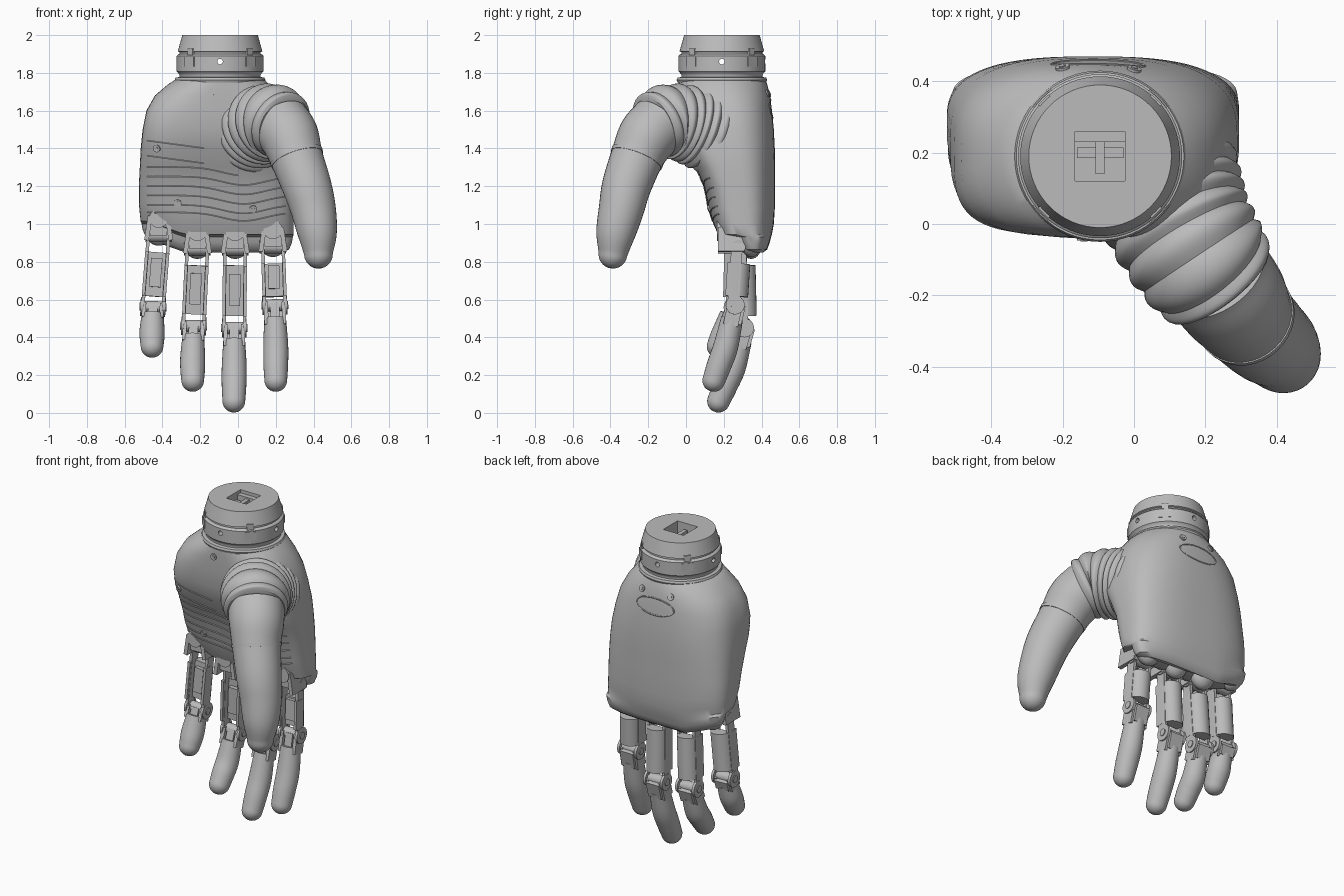
import bpy, bmesh, math
from mathutils import Vector, Matrix
from mathutils.bvhtree import BVHTree

if "Cube" in bpy.data.objects:
    bpy.data.objects.remove(bpy.data.objects["Cube"], do_unlink=True)

grey = bpy.data.materials.new("mid grey")
grey.use_nodes = True
grey.diffuse_color = (0.5, 0.5, 0.5, 1)
for node in grey.node_tree.nodes:
    if node.type == 'BSDF_PRINCIPLED':
        node.inputs["Base Color"].default_value = (0.5, 0.5, 0.5, 1)
made = []


def add(name, bm):
    bmesh.ops.recalc_face_normals(bm, faces=bm.faces)
    me = bpy.data.meshes.new(name)
    bm.to_mesh(me)
    bm.free()
    me.materials.append(grey)
    ob = bpy.data.objects.new(name, me)
    bpy.context.collection.objects.link(ob)
    made.append(ob)
    return ob


def loft(rings):
    bm = bmesh.new()
    rows = [[bm.verts.new(p) for p in ring] for ring in rings]
    n = len(rows[0])
    for a, b in zip(rows, rows[1:]):
        for i in range(n):
            bm.faces.new((a[i], a[(i + 1) % n], b[(i + 1) % n], b[i]))
    bm.faces.new(rows[0][::-1])
    bm.faces.new(rows[-1])
    return bm


def spline(pts, k):
    p = [Vector(q) for q in pts]
    p = [p[0] * 2 - p[1]] + p + [p[-1] * 2 - p[-2]]
    out = []
    for a, b, c, d in zip(p, p[1:], p[2:], p[3:]):
        for j in range(k):
            t = j / k
            out.append(0.5 * (2 * b + (c - a) * t + (2 * a - 5 * b + 4 * c - d) * t * t
                              + (3 * b - a - 3 * c + d) * t ** 3))
    return out + [p[-2]]


def tube(name, pts, n=28, k=8, ribs=0, dome=False, ref=(1, 0, 0)):
    """Sweep a circle along points (x, y, z, radius)."""
    path = spline(pts, k)
    rings = []

    def ring(c, t, r):
        u = (Vector(ref) - t * t.dot(Vector(ref))).normalized()
        v = t.cross(u)
        rings.append([c + (u * math.cos(2 * math.pi * i / n) + v * math.sin(2 * math.pi * i / n)) * r
                      for i in range(n)])

    for i, q in enumerate(path):
        t = (path[min(i + 1, len(path) - 1)].xyz - path[max(i - 1, 0)].xyz).normalized()
        s = i / (len(path) - 1)
        r = q.w * (0.95 + 0.08 * abs(math.sin(math.pi * ribs * s))) if ribs else q.w
        ring(q.xyz, t, r)
    if dome:
        for a in range(1, 8):
            ang = a * math.pi / 16
            ring(q.xyz + t * q.w * math.sin(ang), t, q.w * math.cos(ang))
    return add(name, loft(rings))


def box(bm, m, centre, size):
    bmesh.ops.create_cube(bm, size=1, matrix=m @ Matrix.Translation(centre) @ Matrix.Diagonal((*size, 1)))


def rod(bm, m, centre, r, length, axis='X', n=24):
    turn = Matrix.Rotation(math.pi / 2, 4, 'Y' if axis == 'X' else 'X') if axis != 'Z' else Matrix()
    bmesh.ops.create_cone(bm, cap_ends=True, segments=n, radius1=r, radius2=r, depth=length,
                          matrix=m @ Matrix.Translation(centre) @ turn)


def frame(a, b):
    """Local frame at a: z runs to b, x stays sideways, +y faces the front."""
    z = (b - a).normalized()
    x = (Vector((1, 0, 0)) - z * z.x).normalized()
    return Matrix.Translation(a) @ Matrix((x, z.cross(x), z)).transposed().to_4x4()


# Palm: z, x range, y range, squareness of the back and of the front
sections = [(1.765, -.33, .14, -.04, .42, 2, 2), (1.74, -.37, .165, -.04, .43, 2.1, 2.2),
            (1.68, -.44, .21, -.04, .445, 2.3, 2.8), (1.6, -.485, .25, -.035, .455, 2.5, 3.5),
            (1.5, -.505, .275, -.03, .465, 2.6, 3.9), (1.4, -.515, .29, 0, .47, 2.7, 3.9),
            (1.3, -.52, .295, .05, .47, 2.7, 3.7), (1.2, -.525, .295, .095, .47, 2.7, 3.5),
            (1.08, -.525, .295, .12, .47, 2.7, 3.4), (1.0, -.52, .295, .145, .465, 2.7, 3.4),
            (.945, -.515, .295, .17, .455, 2.7, 3.4), (.93, -.51, .29, .26, .45, 2.7, 3),
            (.9, -.505, .285, .27, .443, 2.7, 3), (.865, -.49, .27, .29, .43, 2.7, 3),
            (.85, -.45, .23, .32, .41, 2.7, 3)]


def palm_ring(z, x0, x1, y0, y1, back, front, n=64):
    ring = []
    for i in range(n):
        a = 2 * math.pi * i / n
        c, s = math.cos(a), math.sin(a)
        e = back if s > 0 else front
        x = (x0 + x1) / 2 + (x1 - x0) / 2 * math.copysign(abs(c) ** (2 / e), c)
        y = (y0 + y1) / 2 + (y1 - y0) / 2 * math.copysign(abs(s) ** (2 / e), s)
        # the lower edge rises towards the little finger
        rise = min(1, max(0, (-.28 - x) / .2)) * min(1, max(0, (1.2 - z) / .25))
        ring.append(Vector((x, y, z + .07 * rise)))
    return ring


palm_mesh = loft([palm_ring(*s) for s in sections])
bmesh.ops.recalc_face_normals(palm_mesh, faces=palm_mesh.faces)
palm_mesh.normal_update()
surface = BVHTree.FromBMesh(palm_mesh)
add("palm", palm_mesh)


def on_palm(x, z, side=-1):
    hit, normal, _, _ = surface.ray_cast(Vector((x, side * 2, z)), Vector((0, -side, 0)))
    return hit, normal


def ridge(name, pts, side=-1):
    hits = [on_palm(x, z, side)[0] for x, z in pts]
    tube(name, [(*h, .004) for h in hits if h], n=6, k=2, ref=(0, 1, 0))


# Raised wavy grip lines and panel edges
for i, z0 in enumerate((1.3, 1.25, 1.2, 1.15, 1.1, 1.06)):
    end = .0 if i < 1 else .25
    xs = [-.48 + (end + .48) * j / 18 for j in range(19)]
    ridge(f"grip_line_{i}", [(x, z0 - .045 * math.exp(-((x - .03) / .16) ** 2)) for x in xs])
for i, z0 in enumerate((1.36, 1.44)):
    ridge(f"panel_edge_{i}", [(-.48 + .03 * j, z0 - .004 * j) for j in range(11)])
oval = [2 * math.pi * i / 24 for i in range(25)]
ridge("back_plate_edge", [(-.1 + .13 * math.cos(a), 1.61 + .05 * math.sin(a)) for a in oval], 1)

# Screws
for i, (x, z, side) in enumerate([(-.14, 1.7, -1), (-.43, 1.4, -1), (-.32, 1.11, -1), (.08, 1.08, -1),
                                  (-.2, 1.69, 1), (0, 1.69, 1)]):
    hit, normal = on_palm(x, z, side)
    bm = bmesh.new()
    m = Matrix.Translation(hit) @ normal.to_track_quat('Z', 'Y').to_matrix().to_4x4()
    rod(bm, m, (0, 0, 0), .02, .014, 'Z', 16)
    rod(bm, m, (0, 0, .004), .011, .012, 'Z', 6)
    add(f"screw_{i}", bm)

# Wrist collar, turned from a profile
wx, wy = -.095, .19
profile = [(.235, 1.75), (.24, 1.762), (.235, 1.775), (.215, 1.778), (.215, 1.79), (.222, 1.8), (.23, 1.808),
           (.23, 1.89), (.222, 1.898), (.214, 1.9), (.214, 1.91), (.224, 1.914), (.2, 2.0)]
wrist = add("wrist", loft([[Vector((wx + r * math.cos(i * math.pi / 32), wy + r * math.sin(i * math.pi / 32), z))
                            for i in range(64)] for r, z in profile]))
at_wrist = Matrix.Translation((wx, wy, 0))


def cut(name, build):
    bm = bmesh.new()
    build(bm)
    cutter = add(name, bm)
    made.remove(cutter)
    cutter.hide_render = True
    cutter.hide_set(True)
    cutter.display_type = 'WIRE'
    mod = wrist.modifiers.new(name, 'BOOLEAN')
    mod.operation, mod.object, mod.solver = 'DIFFERENCE', cutter, 'EXACT'


cut("socket_cutter", lambda bm: box(bm, at_wrist, (0, 0, 1.97), (.14, .14, .12)))
cut("side_hole_cutter", lambda bm: rod(bm, at_wrist, (0, 0, 1.86), .015, .6, 'X', 16))
cut("front_hole_cutter", lambda bm: rod(bm, at_wrist, (0, 0, 1.86), .0147, .6, 'Y', 16))

# Connector in the socket, and clips around the collar
bm = bmesh.new()
box(bm, at_wrist, (0, 0, 1.94), (.025, .1, .06))
box(bm, at_wrist, (0, .01, 1.93), (.13, .03, .05))
box(bm, at_wrist, (0, .055, 1.95), (.14, .03, .06))
add("connector", bm)
bm = bmesh.new()
for i in range(4):
    turn = at_wrist @ Matrix.Rotation(math.radians(45 + 90 * i), 4, 'Z')
    box(bm, turn, (.221, 0, 1.86), (.022, .07, .05))
    box(bm, turn, (.217, 0, 1.905), (.016, .04, .05))
add("collar_clips", bm)

# Thumb: ribbed bellows, then the smooth bent thumb
tube("thumb_bellows", [(.07, .16, 1.475, .215), (.1, .07, 1.507, .21), (.135, -.01, 1.532, .2),
                       (.19, -.1, 1.545, .192), (.245, -.17, 1.515, .172)], n=40, k=21, ribs=7)
tube("thumb", [(.225, -.14, 1.53, .16), (.272, -.205, 1.46, .157), (.311, -.26, 1.35, .14),
               (.365, -.315, 1.2, .13), (.398, -.342, 1.08, .12), (.42, -.372, .95, .104),
               (.426, -.387, .84, .076)], n=36, dome=True)
tube("thumb_seam", [(.309, -.257, 1.358, .144), (.315, -.264, 1.34, .142)], n=36, k=1)

# Fingers: knuckle, middle joint, bend, tip centre
fingers = {
    "little": ((-.42, .26, .94), (-.45, .25, .56), (-.455, .21, .44), (-.455, .17, .352)),
    "ring": ((-.215, .29, .87), (-.235, .3, .46), (-.24, .24, .29), (-.24, .16, .172)),
    "middle": ((-.015, .3, .87), (-.02, .31, .45), (-.02, .25, .24), (-.022, .172, .062)),
    "index": ((.185, .28, .88), (.195, .26, .57), (.2, .21, .35), (.2, .147, .172)),
}
w = .064
for name, joints in fingers.items():
    K, J, B, T = (Vector(p) for p in joints)
    # arched knuckle bracket and the rounded cap behind it
    bm = bmesh.new()
    up = Matrix.Translation((K.x, .25, K.z))
    box(bm, up, (0, .015, .06), (.09, .14, .12))
    box(bm, up, (0, -.06, .09), (.05, .04, .07))
    rod(bm, up, (0, -.02, .09), .05, .13, 'Y')
    for s in (-1, 1):
        box(bm, up @ Matrix.Rotation(-s * .15, 4, 'Y'), (s * .06, -.01, .03), (.024, .14, .13))
    rod(bm, Matrix.Translation(K), (0, 0, 0), .036, .14)
    add(name + "_knuckle", bm)
    bm = bmesh.new()
    bmesh.ops.create_uvsphere(bm, u_segments=28, v_segments=16, radius=1, matrix=Matrix.Translation(
        (K.x, .345, K.z + .04)) @ Matrix.Diagonal((.08, .062, .095, 1)))
    add(name + "_knuckle_cap", bm)
    # channel-shaped lower segment, open to the front
    m, L = frame(K, J), (J - K).length
    arc = [(w * math.cos(a * math.pi / 12), -.066 * math.sin(a * math.pi / 12)) for a in range(13)]
    outline = [(w, .055)] + arc + [(-w, .055), (.017 - w, .055), (.017 - w, .005), (w - .017, .005), (w - .017, .055)]
    add(name + "_lower_segment", loft([[m @ Vector((x, y, z)) for x, y in outline]
                                       for z in (.09, .85 * L)]))
    bm = bmesh.new()
    for s in (-1, 1):
        box(bm, m, (s * (w - .01), .01, L / 2), (.018, .06, L))
    box(bm, m, (0, .015, .52 * L), (.06, .03, .4 * L))
    add(name + "_rails", bm)
    # hinge discs, link, lugs and back cover
    m, D = frame(J, B), (B - J).length
    bm = bmesh.new()
    for s in (-1, 1):
        rod(bm, m, (s * .058, 0, 0), .05, .016)
        rod(bm, m, (s * .064, 0, 0), .022, .014, n=12)
        box(bm, m, (s * .047, 0, .22 * D), (.022, .08, .45 * D + .02))
    rod(bm, m, (0, 0, 0), .032, .11)
    box(bm, m, (0, 0, .2 * D), (.05, .07, .45 * D))
    box(bm, m, (0, -.035, .2 * D), (.09, .04, .45 * D))
    add(name + "_hinge", bm)
    # rounded fingertip
    start = J.lerp(B, .32)
    tube(name + "_fingertip", [(*start, .058), (*B, .066), (*B.lerp(T, .55), .065), (*T, .06)], dome=True)

bpy.ops.object.select_all(action='DESELECT')
for ob in made:
    ob.select_set(True)
bpy.context.view_layer.objects.active = made[0]
bpy.ops.object.shade_smooth_by_angle(angle=math.radians(35))
